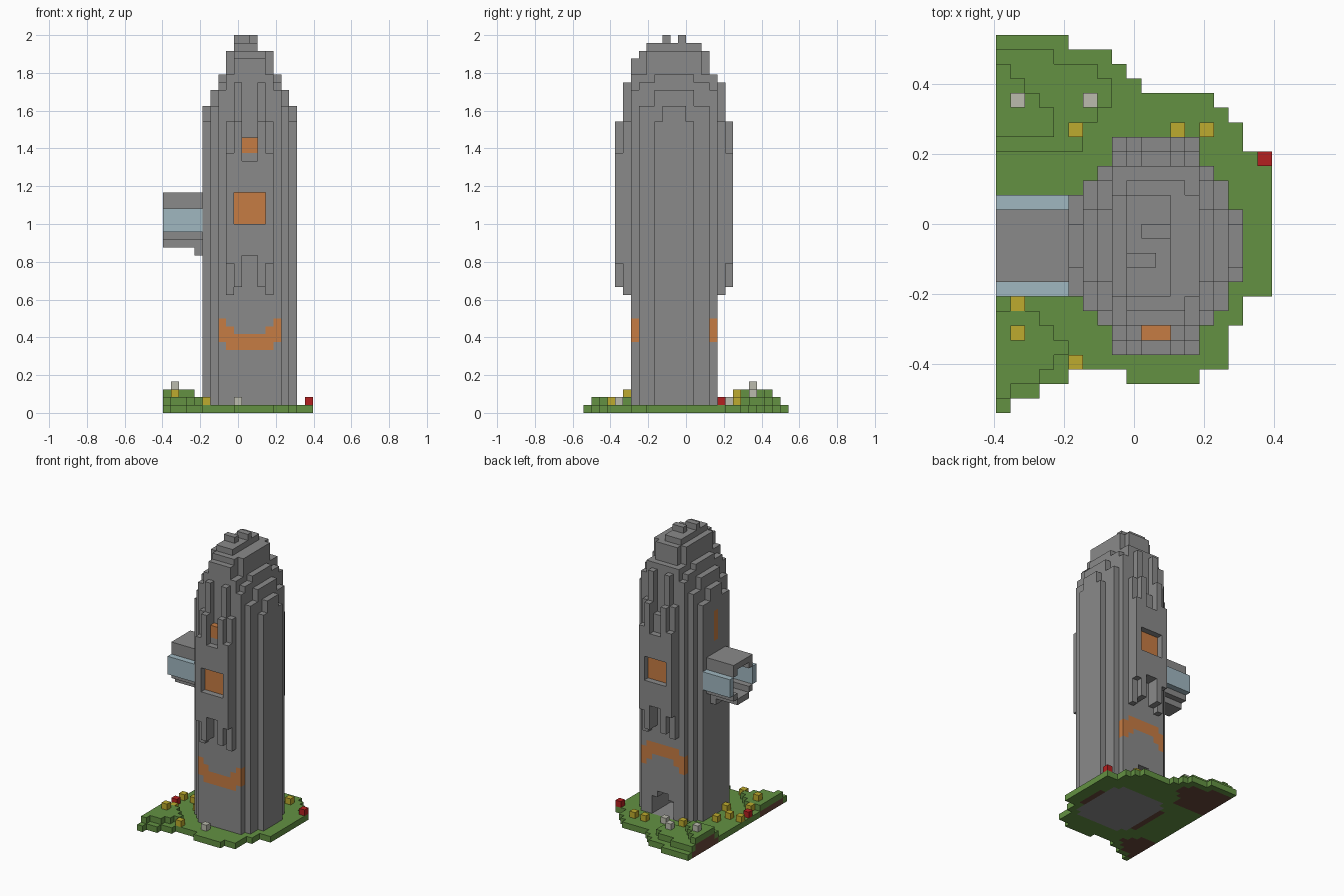
import bpy
import bmesh
from mathutils import Vector

cube = bpy.data.objects.get("Cube")
if cube:
    bpy.data.objects.remove(cube, do_unlink=True)

UNIT = 1 / 24
ORIGIN = Vector((9.5, 13, 0))


def make_material(name, rgb):
    def linear(c):
        c /= 255
        return c / 12.92 if c <= 0.04045 else ((c + 0.055) / 1.055) ** 2.4
    colour = (*[linear(c) for c in rgb], 1)
    mat = bpy.data.materials.new(name)
    mat.use_nodes = True
    mat.diffuse_color = colour
    shader = mat.node_tree.nodes["Principled BSDF"]
    shader.inputs["Base Color"].default_value = colour
    shader.inputs["Roughness"].default_value = 0.9
    return mat


stone = make_material("stone grey", (138, 138, 138))
orange = make_material("window orange", (198, 124, 67))
glass = make_material("pale blue glass", (160, 183, 192))
grass = make_material("grass green", (99, 145, 66))
dirt = make_material("dirt brown", (105, 72, 58))
yellow = make_material("flower yellow", (190, 171, 46))
red = make_material("flower red", (180, 32, 32))
white = make_material("flower white", (187, 187, 174))

parts = {}      # part name -> (cells, material)


def box(x, y, z):
    """All cells in the half-open ranges x, y, z."""
    return {(i, j, k) for i in range(*x) for j in range(*y) for k in range(*z)}


def flip_y(cells):
    return {(i, 22 - j, k) for i, j, k in cells}


def flip_x(cells):
    return {(21 - i, j, k) for i, j, k in cells}


def add_part(name, cells, mat):
    """A new part takes over any cells it shares with earlier parts."""
    for other, _ in parts.values():
        other -= cells
    parts[name] = (set(cells), mat)


# Ground: width of each row, with the hill layers stacked on it
def layer(first_row, widths, k):
    return {(i, first_row + r, k) for r, w in enumerate(widths) for i in range(w)}


lawn = layer(0, [1, 3, 5] + [16] * 3 + [17] * 2 + [19] * 10
             + [17, 17, 16, 15, 10, 9, 8, 5], 0) | box((9, 14), (2, 3), (0, 1))
hills = layer(18, [6, 6, 7, 8, 8, 7, 4], 1) | layer(1, [1, 3, 4, 5, 4, 3], 1)
hill_tops = layer(19, [4, 4, 3, 2, 1], 2)
ground = lawn | hills | hill_tops
add_part("grass", ground, grass)
add_part("soil", {c for c in ground if (c[0], c[1], c[2] + 1) in ground}, dirt)

# Tower shaft: stepped cross plan, rising in terraces to the crown
terraces = [
    ((5, 17), (9, 14), 37), ((5, 17), (10, 13), 39), ((5, 6), (8, 15), 37),
    ((6, 16), (7, 16), 39), ((6, 16), (9, 14), 41),
    ((7, 15), (6, 17), 41), ((7, 15), (7, 16), 42), ((7, 15), (9, 14), 43),
    ((8, 14), (6, 17), 43), ((9, 13), (6, 16), 45), ((8, 14), (8, 15), 46),
    ((9, 13), (7, 16), 46), ((9, 12), (8, 15), 47),
    ((9, 11), (10, 11), 48), ((10, 12), (12, 13), 48),
]
shaft = set()
for x, y, top in terraces:
    shaft |= box(x, y, (1, top))
add_part("soil_under_tower", {(i, j, 0) for i, j, k in shaft}, dirt)
add_part("tower_foundation", box((6, 16), (7, 16), (0, 1))
         | box((7, 15), (6, 17), (0, 1)), stone)

# Arched doorway at the back
shaft -= box((9, 13), (12, 17), (1, 4)) | box((10, 12), (12, 17), (4, 5))
add_part("tower_shaft", shaft, stone)

# Projecting window bay with prongs above and below
half = (box((8, 9), (5, 6), (15, 37)) | box((9, 10), (5, 6), (16, 42))
        | box((10, 11), (5, 6), (20, 35)) | box((8, 9), (4, 5), (19, 33))
        | box((9, 10), (4, 5), (16, 37)) | box((10, 11), (4, 5), (20, 32)))
bay = half | flip_x(half)
bay -= box((9, 13), (4, 5), (24, 28))
add_part("front_bay", bay, stone)
add_part("back_bay", flip_y(bay), stone)

# Lit windows
pane = box((9, 13), (5, 6), (24, 28))
add_part("front_window", pane, orange)
add_part("back_window", flip_y(pane), orange)
add_part("front_upper_window", box((10, 12), (5, 6), (33, 35)), orange)
add_part("side_slit_window", box((5, 6), (11, 12), (30, 35)), orange)

# Curved bands: sagging at the front, arching at the back
ends = box((7, 8), (6, 7), (9, 12))
sag = ends | box((8, 9), (6, 7), (8, 11)) | box((9, 11), (6, 7), (8, 10))
arch = ends | box((8, 9), (6, 7), (10, 13)) | box((9, 11), (6, 7), (11, 13))
add_part("front_band", sag | flip_x(sag), orange)
add_part("back_band", flip_y(arch | flip_x(arch)), orange)

# Glazed bridge: hollow tube with stone floor and roof
length = (0, 5)
bridge = set()
for edge, cap in ((22, 21), (26, 27)):
    bridge |= box(length, (9, 14), (edge, edge + 1))
    bridge |= box(length, (9, 14) if cap > edge else (10, 13), (cap, cap + 1))
    bridge -= box(length, (10, 13), (edge, edge + 1))
add_part("bridge_frame", bridge, stone)
add_part("bridge_bracket", box((4, 6), (10, 13), (20, 21)), stone)
panes = box(length, (8, 9), (23, 26))
add_part("bridge_glass", panes | flip_y(panes), glass)

# Flowers
add_part("yellow_flowers", {
    (5, 19, 2), (12, 19, 1), (14, 19, 1), (1, 7, 1), (1, 5, 2), (5, 3, 1),
    (0, 11, 1), (4, 9, 1), (2, 11, 1), (3, 13, 1)}, yellow)
add_part("red_flowers", {(18, 17, 1), (0, 9, 1)}, red)
add_part("white_flowers", {(1, 21, 3), (6, 21, 2), (9, 4, 1), (9, 18, 1)}, white)

# Build each part from the exposed sides of its cells
solid = set().union(*[cells for cells, _ in parts.values()])


def build(name, cells, mat):
    bm = bmesh.new()
    corners = {}

    def corner(p):
        key = tuple(round(c) for c in p)
        if key not in corners:
            corners[key] = bm.verts.new((Vector(key) - ORIGIN) * UNIT)
        return corners[key]

    for cell in sorted(cells):
        for axis in range(3):
            for side in (0, 1):
                near = list(cell)
                near[axis] += 2 * side - 1
                if tuple(near) in solid:
                    continue
                base, u, v = Vector(cell), Vector(), Vector()
                base[axis] += side
                u[(axis + 1) % 3] = 1
                v[(axis + 2) % 3] = 1
                loop = [base, base + u, base + u + v, base + v]
                if not side:
                    loop.reverse()
                bm.faces.new([corner(p) for p in loop])
    mesh = bpy.data.meshes.new(name)
    bm.to_mesh(mesh)
    bm.free()
    mesh.materials.append(mat)
    bpy.context.collection.objects.link(bpy.data.objects.new(name, mesh))


for part_name, (part_cells, part_mat) in parts.items():
    if part_cells:
        build(part_name, part_cells, part_mat)
